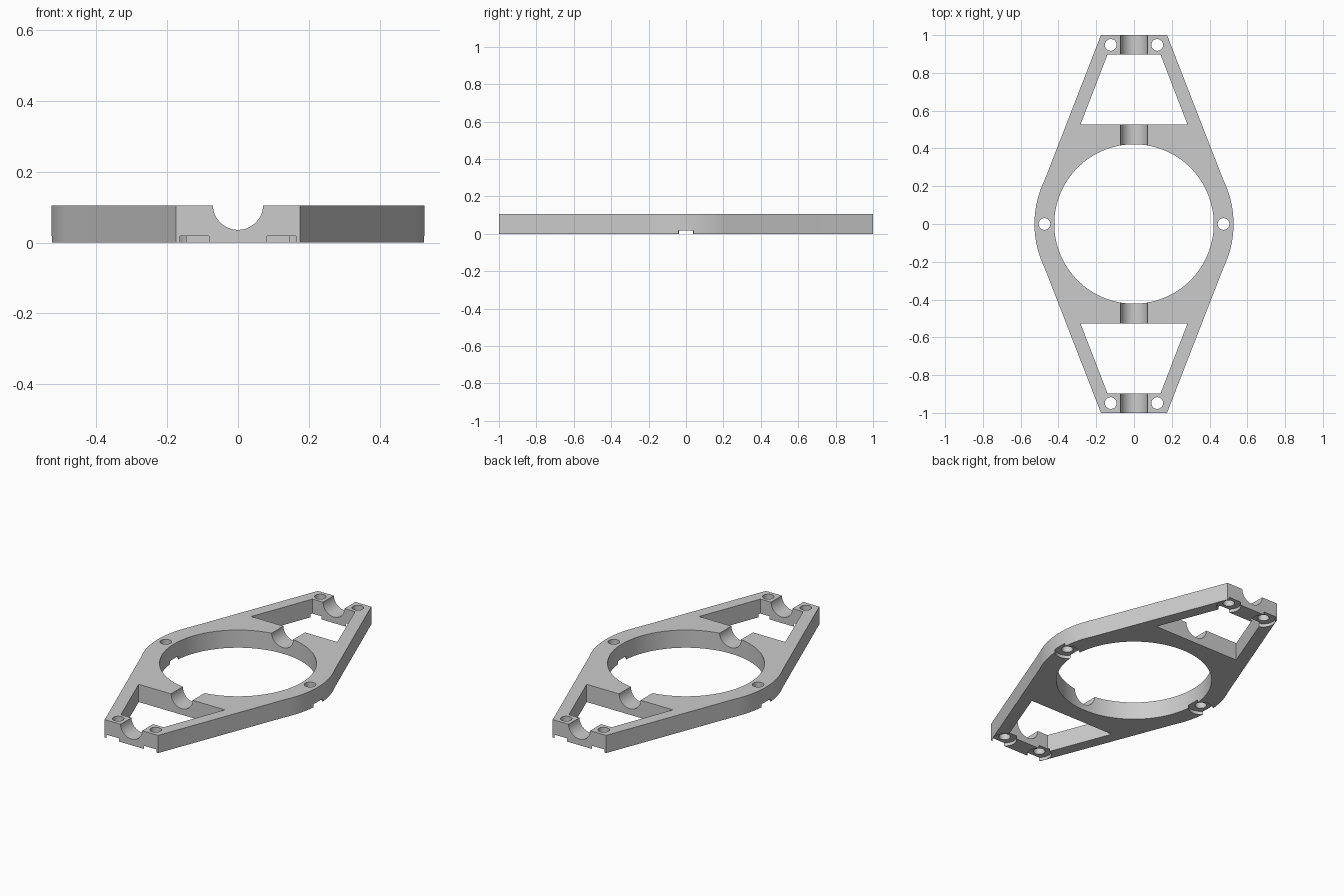
import bpy, bmesh, math
from mathutils import Matrix

if "Cube" in bpy.data.objects:
    bpy.data.objects.remove(bpy.data.objects["Cube"])

THICK = 0.105
RING_R, BORE_R = 0.527, 0.422
BOLT_R, POCKET_R, POCKET_DEPTH = 0.031, 0.066, 0.019

grey = bpy.data.materials.new("plain grey")
grey.use_nodes = True
colour = (0.6, 0.6, 0.6, 1)
grey.diffuse_color = colour
grey.node_tree.nodes["Principled BSDF"].inputs["Base Color"].default_value = colour


def new_object(name, bm):
    bmesh.ops.recalc_face_normals(bm, faces=bm.faces)
    mesh = bpy.data.meshes.new(name)
    bm.to_mesh(mesh)
    bm.free()
    mesh.materials.append(grey)
    ob = bpy.data.objects.new(name, mesh)
    bpy.context.collection.objects.link(ob)
    return ob


def prism(name, outline, z0, z1):
    bm = bmesh.new()
    face = bm.faces.new([bm.verts.new((x, y, z0)) for x, y in outline])
    top = bmesh.ops.extrude_face_region(bm, geom=[face])["geom"]
    verts = [v for v in top if isinstance(v, bmesh.types.BMVert)]
    bmesh.ops.translate(bm, verts=verts, vec=(0, 0, z1 - z0))
    return new_object(name, bm)


def cylinder(name, radius, depth, matrix, sides=48):
    bm = bmesh.new()
    bmesh.ops.create_cone(bm, cap_ends=True, segments=sides, radius1=radius,
                          radius2=radius, depth=depth, matrix=matrix)
    return new_object(name, bm)


def cut(target, cutter):
    cutter.hide_render = True
    mod = target.modifiers.new("cut", "BOOLEAN")
    mod.operation, mod.solver, mod.object = "DIFFERENCE", "EXACT", cutter
    bpy.context.view_layer.objects.active = target
    bpy.ops.object.modifier_apply(modifier=mod.name)
    bpy.data.objects.remove(cutter)


# Outer outline: a round ring flank on each side, tapering to flat ends
kink = math.atan2(0.23, 0.475)
steps = 24
arc = [kink * (2 * i / steps - 1) for i in range(steps + 1)]
right = [(0.175, -1)] + [(RING_R * math.cos(a), RING_R * math.sin(a)) for a in arc] + [(0.175, 1)]
plate = prism("mounting_plate", right + [(-x, -y) for x, y in right], 0, THICK)

# Central bore
cut(plate, cylinder("bore_cutter", BORE_R, 1, Matrix(), 128))

# Trapezoid windows between the struts
for s in (-1, 1):
    window = [(-0.283, s * 0.527), (0.283, s * 0.527), (0.14, s * 0.898), (-0.14, s * 0.898)]
    cut(plate, prism("window_cutter", window, -0.2, 0.3))

# Half-round rod channel along the top
lay_down = Matrix.Translation((0, 0, THICK + 0.002)) @ Matrix.Rotation(math.pi / 2, 4, "X")
cut(plate, cylinder("channel_cutter", 0.071, 2.4, lay_down, 64))

# Bolt holes, each with a shallow round pocket underneath
bolts = [(x, y) for x in (-0.123, 0.123) for y in (-0.948, 0.948)] + [(-0.474, 0), (0.474, 0)]
for x, y in bolts:
    cut(plate, cylinder("bolt_cutter", BOLT_R, 1, Matrix.Translation((x, y, 0))))
    cut(plate, cylinder("pocket_cutter", POCKET_R, 2 * POCKET_DEPTH, Matrix.Translation((x, y, 0))))

# Smooth curved walls, keep edges sharp
bpy.ops.object.select_all(action="DESELECT")
plate.select_set(True)
bpy.context.view_layer.objects.active = plate
bpy.ops.object.shade_smooth_by_angle(angle=math.radians(30))
